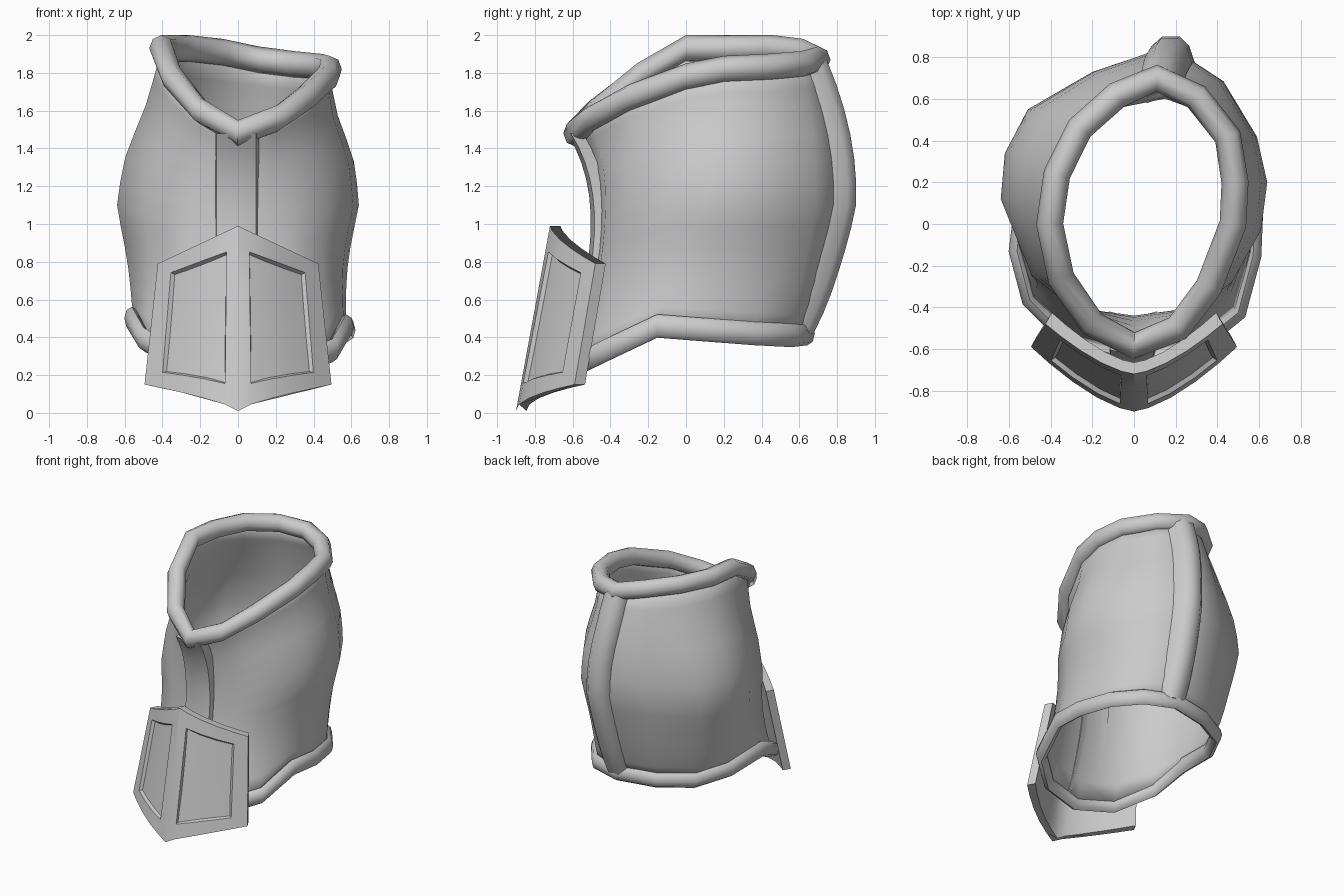
import bpy, bmesh, math
from mathutils import Vector

if "Cube" in bpy.data.objects:
    bpy.data.objects.remove(bpy.data.objects["Cube"])

# Matching loops (14 points, from the front round by the right side)
TOP = [(0, -.585, 1.48), (.21, -.5, 1.56), (.36, -.3, 1.67), (.475, 0, 1.78), (.485, .2, 1.82),
       (.45, .42, 1.83), (.3, .61, 1.845), (.11, .7, 1.87), (-.08, .62, 1.91), (-.26, .46, 1.93),
       (-.37, .24, 1.93), (-.405, 0, 1.93), (-.35, -.26, 1.78), (-.2, -.48, 1.6)]
MID = [(0, -.46, .95), (.26, -.43, 1.0), (.47, -.28, 1.05), (.61, -.03, 1.1), (.64, .2, 1.1),
       (.59, .42, 1.1), (.43, .685, 1.1), (.17, .855, 1.1), (-.2, .73, 1.1), (-.51, .55, 1.1),
       (-.62, .34, 1.1), (-.64, .12, 1.1), (-.49, -.25, 1.05), (-.26, -.43, 1.0)]
LOW = [(0, -.64, .22), (.29, -.58, .25), (.49, -.42, .33), (.56, -.15, .46), (.57, .1, .44),
       (.51, .36, .42), (.37, .55, .41), (.15, .63, .42), (-.15, .57, .42), (-.38, .44, .43),
       (-.51, .2, .46), (-.55, -.13, .5), (-.49, -.36, .39), (-.29, -.56, .27)]
STEPS = 12


def wall(i, t):
    """Point on the shell column i; t = 0 at the bottom, 1 at the top."""
    a, b, c = Vector(LOW[i]), Vector(MID[i]), Vector(TOP[i])
    p = a * (2 * (t - .5) * (t - 1)) + b * (4 * t * (1 - t)) + c * (2 * t * (t - .5))
    pinch = 0                                  # waists below and above the bulge
    if t < .5:
        pinch = .085 * math.sin(2 * math.pi * t)
    elif t > .7:
        pinch = .06 * math.sin(math.pi * (t - .7) / .3)
    p.x *= 1 - pinch
    if p.y > 0 and t < .5:
        p.y *= 1 - pinch * .4
    return p


def loft(name, rows, angle, closed=True, caps=False, thickness=0, edit=None):
    bm = bmesh.new()
    v = [[bm.verts.new(p) for p in r] for r in rows]
    n = len(rows[0])
    for lo, hi in zip(v, v[1:]):
        for i in range(n if closed else n - 1):
            j = (i + 1) % n
            bm.faces.new((lo[i], lo[j], hi[j], hi[i]))
    if caps:
        bm.faces.new(v[0][::-1])
        bm.faces.new(v[-1])
    bm.normal_update()
    if edit:
        edit(bm)
    bmesh.ops.remove_doubles(bm, verts=bm.verts[:], dist=1e-5)
    if not thickness:
        bmesh.ops.recalc_face_normals(bm, faces=bm.faces[:])
    me = bpy.data.meshes.new(name)
    bm.to_mesh(me)
    bm.free()
    obj = bpy.data.objects.new(name, me)
    bpy.context.collection.objects.link(obj)
    if thickness:
        m = obj.modifiers.new("thickness", 'SOLIDIFY')
        m.thickness, m.offset = thickness, -1
    bpy.ops.object.select_all(action='DESELECT')
    obj.select_set(True)
    bpy.context.view_layer.objects.active = obj
    bpy.ops.object.shade_smooth_by_angle(angle=math.radians(angle))


def rim(name, pts, rx, rz, out):
    """Rounded edge roll following a loop, pushed outwards by out."""
    n = len(pts)
    rows = []
    for k in range(n + 1):
        p = Vector(pts[k % n])
        d = Vector(pts[(k + 1) % n]) - Vector(pts[(k - 1) % n])
        side = Vector((d.y, -d.x, 0)).normalized()
        rows.append([p + side * (out + rx * math.cos(a)) + Vector((0, 0, rz * math.sin(a)))
                     for a in (math.tau * s / 8 for s in range(8))])
    loft(name, rows, 50)


def strip(name, column, section, shift=0):
    rows = []
    for k in range(STEPS + 1):
        p = wall(column, k / STEPS)
        rows.append([p + Vector((dx + shift, dy, 0)) for dx, dy in section])
    loft(name, rows, 45, caps=True)


# Main shell
loft("shell", [[wall(i, k / STEPS) for i in range(14)] for k in range(STEPS + 1)],
     60, thickness=.02)

# Rolled edges of the two openings
rim("top_rim", TOP, .065, .07, 0)
rim("bottom_rim", LOW, .04, .062, .012)

# Raised seam bands down the front and back
strip("front_band", 0, [(-.12, .04), (-.115, -.02), (0, -.045), (.095, -.025), (.11, .04), (0, .01)])
strip("back_band", 7, [(-.11, -.05), (-.1, 0), (-.05, .045), (.03, .045), (.075, -.0),
                       (.1, -.075), (-.02, -.02)], .02)


# Curved front plate with two recessed panels
def plate_point(u, v):
    a = abs(u)
    z0, z1 = .01 + .14 * a ** .7, .99 - .2 * a
    y0, y1 = -.9 + .31 * a ** 1.5, -.72 + .24 * a ** 1.5
    return Vector((u * (.495 - .07 * v), y0 + (y1 - y0) * v, z0 + (z1 - z0) * v))


half = [.14, .36, .6, .82, 1]
us = [-u for u in reversed(half)] + [0] + half


def recess(bm):
    bm.faces.ensure_lookup_table()
    panels = [bm.faces[r * 2 * len(us) + c] for r in (1, 2, 3) for c in (1, 2, 3, 6, 7, 8)]
    bmesh.ops.inset_region(bm, faces=panels, thickness=.012, depth=-.022)


loft("front_plate", [[plate_point(u, v) for u in us] +
                     [plate_point(u, v) + Vector((-.03 * u, .055, 0)) for u in reversed(us)]
                     for v in (0, .12, .37, .63, .88, 1)], 25, caps=True, edit=recess)
